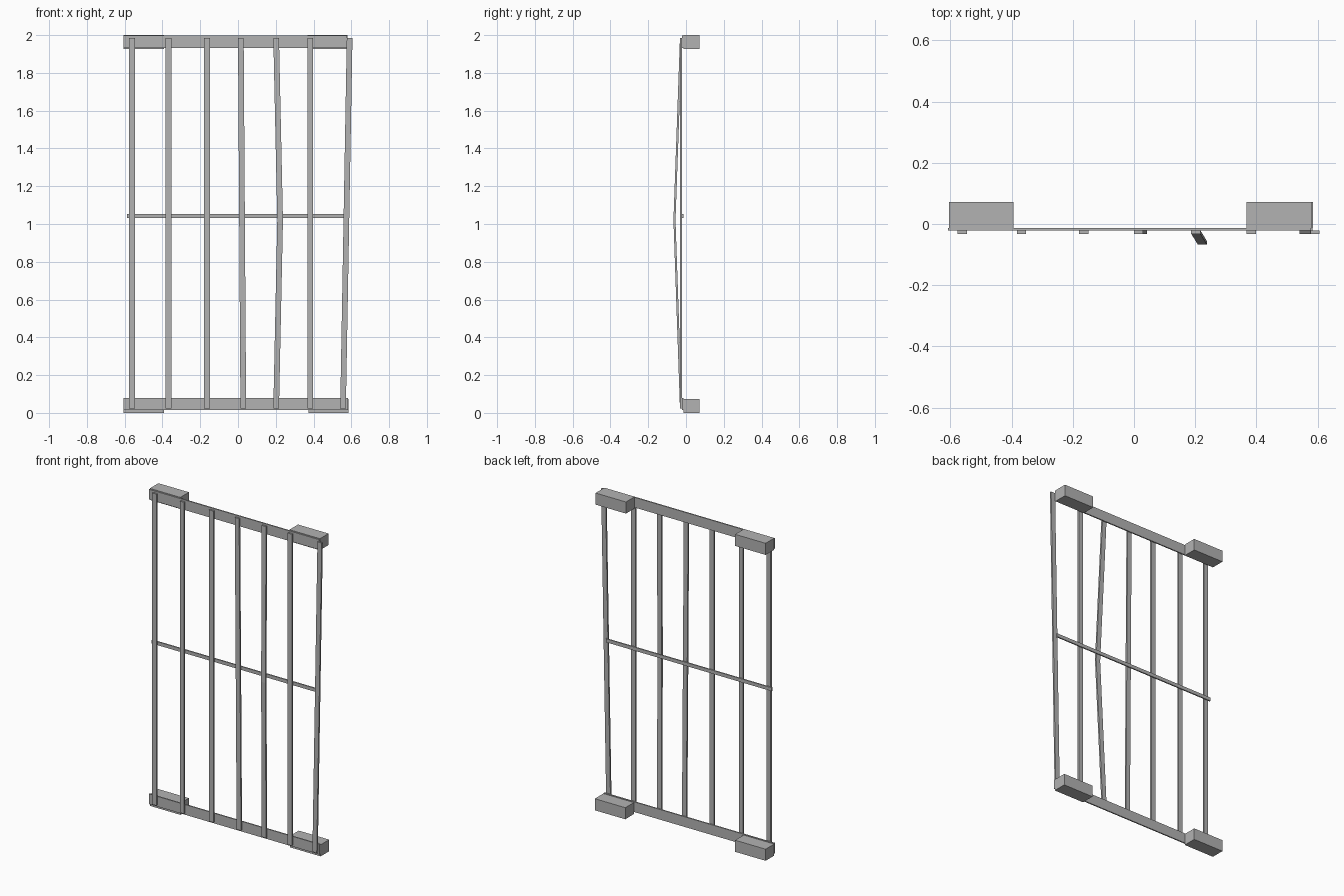
import bpy
import bmesh

cube = bpy.data.objects.get("Cube")
if cube:
    bpy.data.objects.remove(cube, do_unlink=True)

# Single grey material
GREY = (0.45, 0.45, 0.45, 1)
metal = bpy.data.materials.new("grey_metal")
metal.use_nodes = True
metal.diffuse_color = GREY
metal.node_tree.nodes["Principled BSDF"].inputs["Base Color"].default_value = GREY


def finish(name, bm):
    bmesh.ops.recalc_face_normals(bm, faces=bm.faces)
    mesh = bpy.data.meshes.new(name)
    bm.to_mesh(mesh)
    bm.free()
    mesh.materials.append(metal)
    bpy.context.collection.objects.link(bpy.data.objects.new(name, mesh))


def bar(name, path, width=0.03, depth=0.011):
    """Flat bar: a rectangle swept upward through (x, y, z) centres."""
    bm = bmesh.new()
    rings = []
    for x, y, z in path:
        rings.append([bm.verts.new((x + sx * width / 2, y + sy * depth / 2, z))
                      for sx, sy in ((-1, -1), (1, -1), (1, 1), (-1, 1))])
    for low, high in zip(rings, rings[1:]):
        for i in range(4):
            j = (i + 1) % 4
            bm.faces.new((low[i], low[j], high[j], high[i]))
    bm.faces.new(rings[0])
    bm.faces.new(rings[-1])
    finish(name, bm)


def box(name, x0, x1, y0, y1, z0, z1):
    bar(name, [((x0 + x1) / 2, (y0 + y1) / 2, z) for z in (z0, z1)],
        x1 - x0, y1 - y0)


# Rails and the mounting blocks behind their ends
for level, shift, z0, rail_z in (("top", -0.005, 1.927, 1.933),
                                 ("bottom", 0.0, 0.0, 0.014)):
    box(level + "_rail", -0.607, 0.583 + shift, -0.021, -0.013, rail_z, rail_z + 0.064)
    for side, x in (("right", -0.608), ("left", 0.373)):
        start = x + (shift if side == "left" else 0.003)
        box(f"{level}_{side}_block", start, start + 0.212, -0.013, 0.072,
            z0, z0 + 0.073)

# Thin cross bar at mid height
box("cross_bar", -0.588, 0.567, -0.021, -0.013, 1.031, 1.053)

# Upright bars, some leaning: x at the foot and at the head
FRONT = -0.0265
FOOT, HEAD = 0.024, 1.986
uprights = ((-0.561, -0.561), (-0.368, -0.368), (-0.164, -0.164),
            (0.028, 0.015), (0.383, 0.383), (0.556, 0.591))
for n, (foot_x, head_x) in enumerate(uprights, 1):
    bar(f"upright_bar_{n}", [(foot_x, FRONT, FOOT), (head_x, FRONT, HEAD)])

# Upright bar bent outward at the middle
bar("bent_upright_bar", [(0.202, FRONT, FOOT), (0.223, -0.061, 1.02),
                         (0.202, FRONT, HEAD)])
